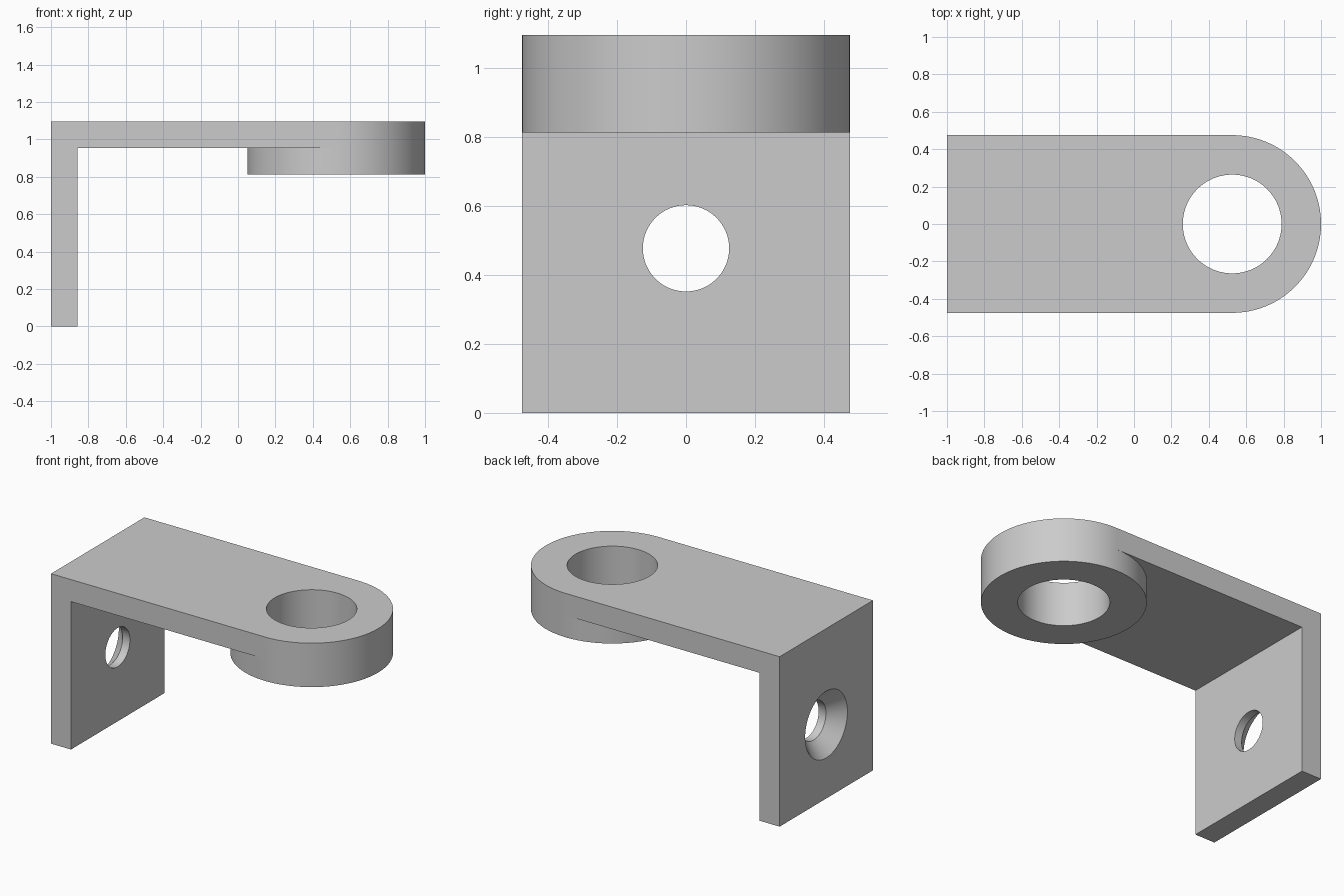
import bpy, bmesh
from math import pi, radians
from mathutils import Matrix

cube = bpy.data.objects.get("Cube")
if cube:
    bpy.data.objects.remove(cube, do_unlink=True)

HALF_W, TOP, WALL = 0.475, 1.095, 0.142
EYE_X, EYE_BOTTOM = 0.525, 0.812
HOLE_Z = 0.477

grey = bpy.data.materials.new("light grey metal")
grey.use_nodes = True
colour = (0.6, 0.6, 0.6, 1)
grey.diffuse_color = colour
grey.node_tree.nodes["Principled BSDF"].inputs["Base Color"].default_value = colour


def make_object(name, bm):
    bmesh.ops.recalc_face_normals(bm, faces=bm.faces)
    mesh = bpy.data.meshes.new(name)
    bm.to_mesh(mesh)
    bm.free()
    mesh.materials.append(grey)
    obj = bpy.data.objects.new(name, mesh)
    bpy.context.collection.objects.link(obj)
    return obj


def round_solid(name, r1, r2, depth, centre, along_x=False):
    """Cylinder or cone along z, or along x with r1 at the low end."""
    bm = bmesh.new()
    turn = Matrix.Rotation(pi / 2, 4, 'Y') if along_x else Matrix()
    bmesh.ops.create_cone(bm, cap_ends=True, segments=128, radius1=r1, radius2=r2,
                          depth=depth, matrix=Matrix.Translation(centre) @ turn)
    return make_object(name, bm)


def combine(target, other, operation):
    mod = target.modifiers.new(other.name, 'BOOLEAN')
    mod.operation, mod.solver, mod.object = operation, 'EXACT', other
    bpy.context.view_layer.objects.active = target
    bpy.ops.object.modifier_apply(modifier=mod.name)
    bpy.data.objects.remove(other, do_unlink=True)


# L-shaped strip: wall plate and arm
profile = [(-1, 0), (WALL - 1, 0), (WALL - 1, TOP - WALL), (EYE_X, TOP - WALL),
           (EYE_X, TOP), (-1, TOP)]
bm = bmesh.new()
side = bm.faces.new([bm.verts.new((x, -HALF_W, z)) for x, z in profile])
grown = bmesh.ops.extrude_face_region(bm, geom=[side])
bmesh.ops.translate(bm, vec=(0, 2 * HALF_W, 0),
                    verts=[v for v in grown["geom"] if isinstance(v, bmesh.types.BMVert)])
bracket = make_object("angle_bracket", bm)

# Thick round eye at the end of the arm
eye = round_solid("round_eye", HALF_W, HALF_W, TOP - EYE_BOTTOM,
                  (EYE_X, 0, (TOP + EYE_BOTTOM) / 2))
combine(bracket, eye, 'UNION')

# Bore, screw hole and countersink (cone carried past the outer face)
combine(bracket, round_solid("eye_bore", 0.264, 0.264, 1, (EYE_X, 0, 1)), 'DIFFERENCE')
combine(bracket, round_solid("screw_hole", 0.125, 0.125, 0.6, (-0.95, 0, HOLE_Z), True),
        'DIFFERENCE')
combine(bracket, round_solid("countersink", 0.235, 0.125, 0.11, (-0.965, 0, HOLE_Z), True),
        'DIFFERENCE')

# Smooth curved walls, sharp edges elsewhere
bpy.ops.object.select_all(action='DESELECT')
bracket.select_set(True)
bpy.context.view_layer.objects.active = bracket
bpy.ops.object.shade_smooth_by_angle(angle=radians(20))
